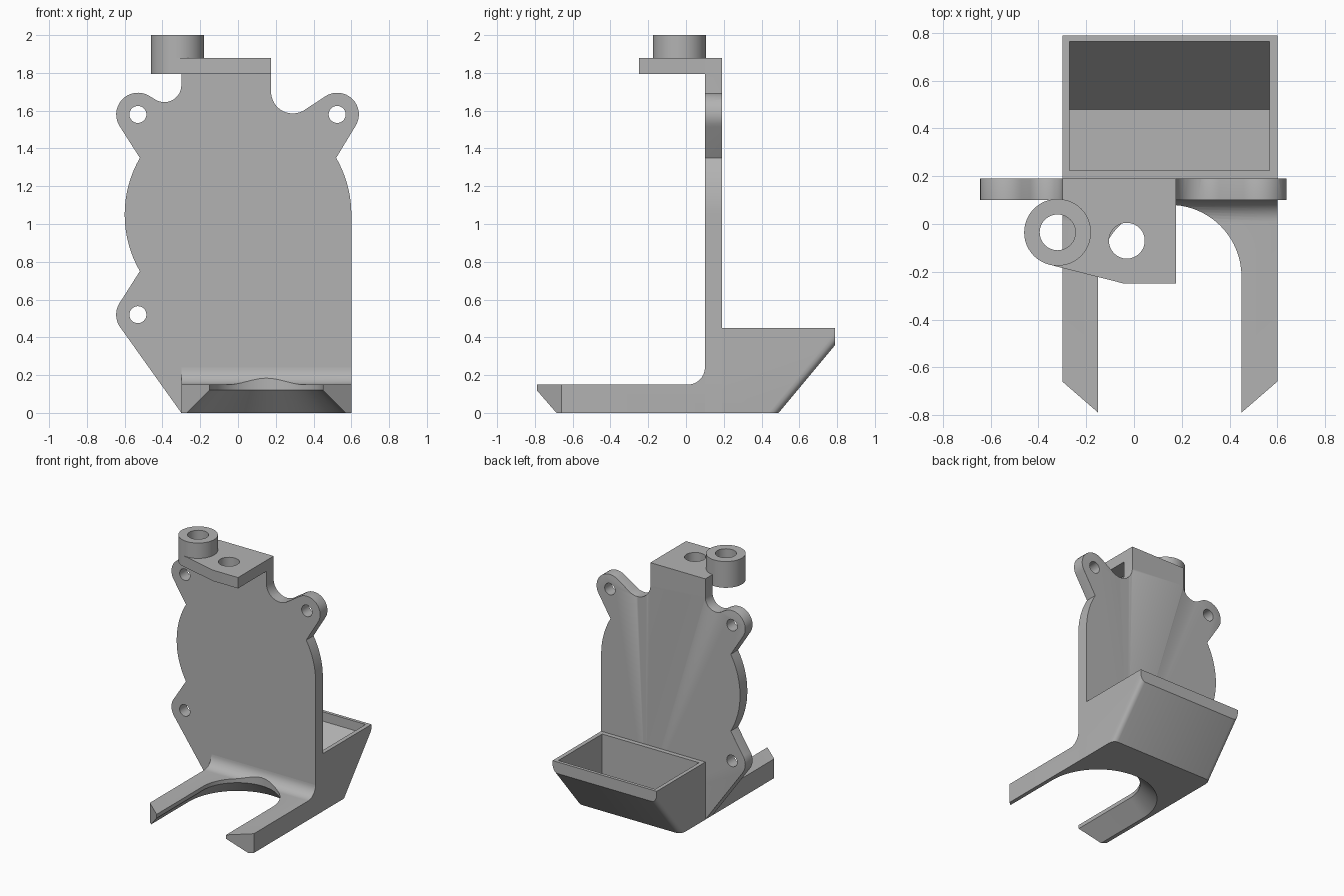
import bpy, bmesh, math
from mathutils import Vector

if "Cube" in bpy.data.objects:
    bpy.data.objects.remove(bpy.data.objects["Cube"])

grey = bpy.data.materials.new("plain grey")
grey.use_nodes = True
grey.diffuse_color = (0.45, 0.45, 0.45, 1)
grey.node_tree.nodes["Principled BSDF"].inputs["Base Color"].default_value = grey.diffuse_color


def arc(cx, cy, r, start, end, n=16):
    angles = [math.radians(start + (end - start) * i / n) for i in range(n + 1)]
    return [(cx + r * math.cos(a), cy + r * math.sin(a)) for a in angles]


def loft(rings):
    """Closed solid through matching rings of 3D points."""
    bm = bmesh.new()
    loops = [[bm.verts.new(p) for p in ring] for ring in rings]
    for a, b in zip(loops, loops[1:]):
        for i in range(len(a)):
            j = (i + 1) % len(a)
            bm.faces.new((a[i], a[j], b[j], b[i]))
    bm.faces.new(loops[0][::-1])
    bm.faces.new(loops[-1])
    bmesh.ops.recalc_face_normals(bm, faces=bm.faces)
    return bm


def prism(outline, axis, lo, hi):
    def place(p, d):
        q = list(p)
        q.insert(axis, d)
        return q
    return loft([[place(p, d) for p in outline] for d in (lo, hi)])


def make(name, bm):
    mesh = bpy.data.meshes.new(name)
    bm.to_mesh(mesh)
    bm.free()
    mesh.materials.append(grey)
    ob = bpy.data.objects.new(name, mesh)
    bpy.context.collection.objects.link(ob)
    return ob


def activate(ob):
    bpy.ops.object.select_all(action='DESELECT')
    ob.select_set(True)
    bpy.context.view_layer.objects.active = ob


def cut(ob, make_cutter):
    cutter = make("cutter", make_cutter())
    cutter.hide_render = True
    mod = ob.modifiers.new("cut", 'BOOLEAN')
    mod.operation = 'DIFFERENCE'
    mod.solver = 'EXACT'
    mod.object = cutter
    activate(ob)
    bpy.ops.object.modifier_apply(modifier=mod.name)
    bpy.data.objects.remove(cutter)


def hole(x, y, r, axis, lo, hi):
    return lambda: prism(arc(x, y, r, 0, 348.75, 31), axis, lo, hi)


def u_opening():
    """Round-ended slot that flares out towards the underside."""
    rings = []
    for z, r in ((-0.01, 0.43), (0.12, 0.3), (0.3, 0.3)):
        path = arc(0.15, -0.22, r, 0, 180, 40) + [(0.15 - r, -1), (0.15 + r, -1)]
        rings.append([(x, y, z) for x, y in path])
    return loft(rings)


# Upright plate with three mounting ears
THICK = (0.1, 0.19)
EARS = ((0.525, 1.58), (-0.53, 1.58), (-0.53, 0.52))
outline = [(-0.3, 0), (0.6, 0)]
outline += arc(0, 1.05, 0.6, 0, 30)
outline += arc(*EARS[0], 0.115, -35, 125)
outline += arc(0.29, 1.7, 0.115, -55, -180)
outline += [(0.175, 1.88), (-0.3, 1.88)]
outline += arc(-0.39, 1.735, 0.09, 0, -120)
outline += arc(*EARS[1], 0.115, 60, 215)
outline += arc(0, 1.05, 0.6, 150, 210)
outline += arc(*EARS[2], 0.115, 145, 215)
bm = prism(outline, 1, *THICK)

# Rounded rear edges around the ears
rim = []
for e in bm.edges:
    m = (e.verts[0].co + e.verts[1].co) / 2
    on_disc = math.hypot(m.x, m.z - 1.05) < 0.605
    if m.y > 0.189 and 0.1 < m.z < 1.75 and m.x < 0.599 and not on_disc:
        rim.append(e)
bmesh.ops.bevel(bm, geom=rim, offset=0.03, segments=3, profile=0.5,
                affect='EDGES', clamp_overlap=True)
plate = make("upright_plate", bm)
for x, z in EARS:
    cut(plate, hole(x, z, 0.045, 1, 0, 0.3))
cut(plate, u_opening)

# Base: fork, inside fillet and rear tray from one side profile
side = [(-0.79, 0), (0.49, 0), (0.79, 0.36), (0.79, 0.45), (0.19, 0.45), (0.19, 0.24)]
side += arc(0.01, 0.24, 0.09, 0, -90, 10) + [(-0.79, 0.15)]
bm = prism(side, 0, -0.3, 0.6)

# Rounded side edges of the sloping tray wall
slope = [e for e in bm.edges
         if all(v.co.y > 0.48 and v.co.z < 0.4 for v in e.verts)
         and abs(e.verts[0].co.z - e.verts[1].co.z) > 0.1]
bmesh.ops.bevel(bm, geom=slope, offset=0.04, segments=4, profile=0.5, affect='EDGES')

# Slanted fork tips
for x, s in ((-0.3, -1), (0.6, 1)):
    cutres = bmesh.ops.bisect_plane(
        bm, geom=bm.verts[:] + bm.edges[:] + bm.faces[:],
        plane_co=Vector((x, -0.66, 0)), plane_no=Vector((0.13 * s, -0.15, 0)),
        clear_outer=True)
    bmesh.ops.holes_fill(bm, edges=[e for e in bm.edges if e.is_boundary], sides=0)
bmesh.ops.recalc_face_normals(bm, faces=bm.faces)
base = make("fork_and_tray", bm)
cut(base, u_opening)

# Tray cavity
cavity = [(0.225, 0.035), (0.48, 0.035), (0.765, 0.377), (0.765, 0.6), (0.225, 0.6)]
cut(base, lambda: prism(cavity, 0, -0.27, 0.567))

# Top tab and raised boss
BOSS = (-0.32, -0.035)
tab_shape = [(0.175, 0.19), (-0.3, 0.19), (-0.3, 0.1), (-0.355, -0.17),
             (-0.04, -0.25), (0.175, -0.25)]
tab = make("top_tab", prism(tab_shape, 2, 1.795, 1.88))
cut(tab, hole(-0.03, -0.07, 0.075, 2, 1.7, 2.1))
boss = make("top_boss", prism(arc(*BOSS, 0.14, 0, 352.5, 47), 2, 1.795, 2))
for ob in (tab, boss):
    cut(ob, hole(*BOSS, 0.075, 2, 1.7, 2.1))

for ob in (plate, base, tab, boss):
    activate(ob)
    bpy.ops.object.shade_smooth_by_angle(angle=math.radians(30))
